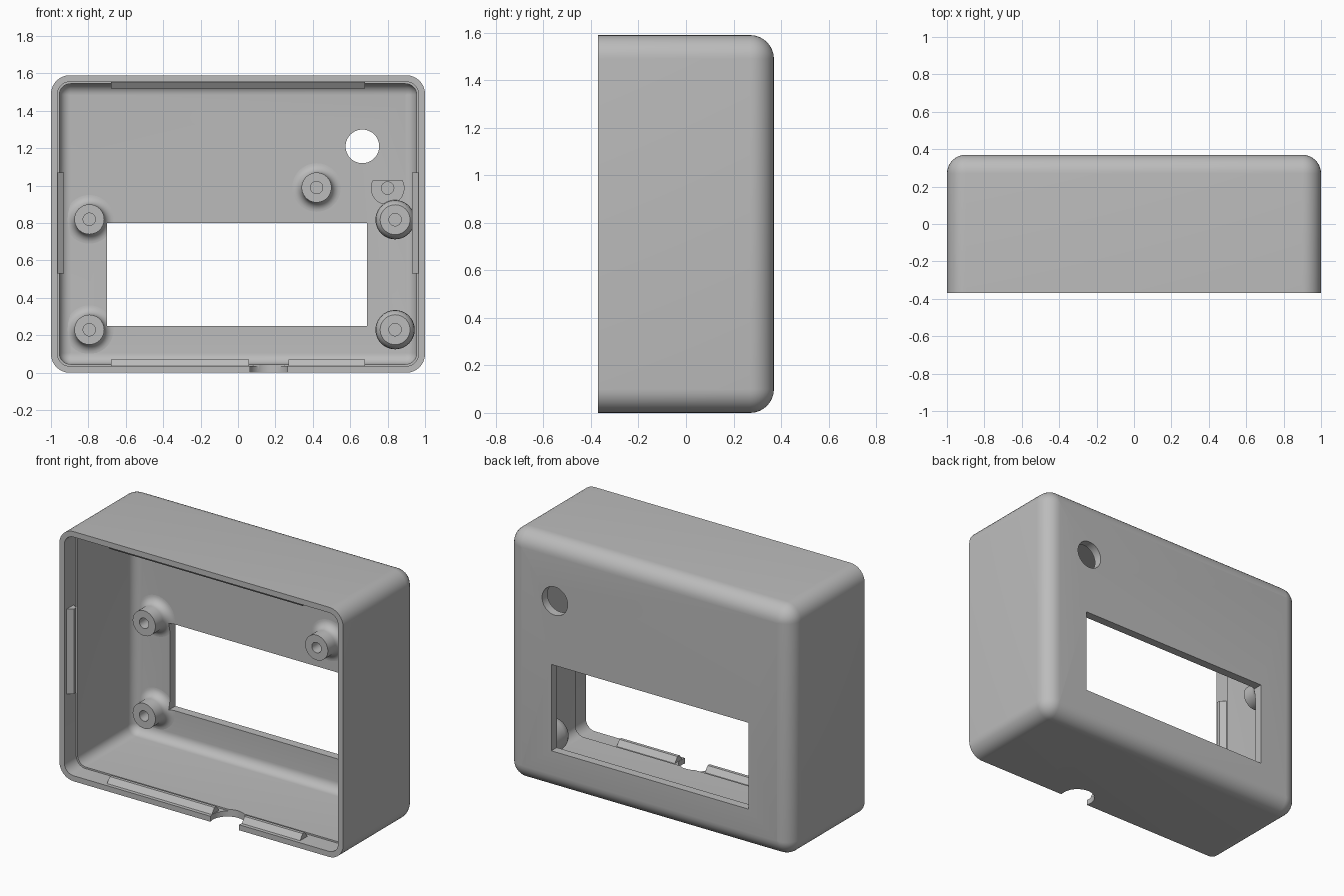
import bpy, bmesh
from math import sin, cos, pi, radians
from mathutils import Vector

cube = bpy.data.objects.get("Cube")
if cube:
    bpy.data.objects.remove(cube, do_unlink=True)

grey = bpy.data.materials.new("matte_grey")
grey.use_nodes = True
grey.diffuse_color = (0.5, 0.5, 0.5, 1)
grey.node_tree.nodes["Principled BSDF"].inputs["Base Color"].default_value = (0.5, 0.5, 0.5, 1)

H = 1.59            # case height
FRONT, BACK = -0.37, 0.37
FLOOR = 0.315       # inner face of the back wall


def finish(bm, name):
    bmesh.ops.remove_doubles(bm, verts=bm.verts, dist=1e-5)
    bmesh.ops.recalc_face_normals(bm, faces=bm.faces)
    mesh = bpy.data.meshes.new(name)
    bm.to_mesh(mesh)
    bm.free()
    mesh.materials.append(grey)
    obj = bpy.data.objects.new(name, mesh)
    bpy.context.collection.objects.link(obj)
    return obj


def smooth(obj):
    for p in obj.data.polygons:
        p.use_smooth = True
    obj.data.set_sharp_from_angle(angle=radians(32))


def box(name, x0, x1, y0, y1, z0, z1):
    bm = bmesh.new()
    bmesh.ops.create_cube(bm, size=1)
    for v in bm.verts:
        v.co = Vector((x0 if v.co.x < 0 else x1, y0 if v.co.y < 0 else y1,
                       z0 if v.co.z < 0 else z1))
    return finish(bm, name)


def lathe(name, profile, x, z, y=0, axis=(0, 1, 0), steps=40):
    """Revolve (radius, depth) points about an axis along y or z."""
    bm = bmesh.new()
    along = Vector(axis)
    verts = [bm.verts.new(Vector((r, 0, 0)) + along * d) for r, d in profile]
    edges = [bm.edges.new(p) for p in zip(verts, verts[1:])]
    bmesh.ops.spin(bm, geom=verts + edges, cent=(0, 0, 0), axis=axis,
                   angle=2 * pi, steps=steps)
    bmesh.ops.translate(bm, verts=bm.verts, vec=(x, y, z))
    return finish(bm, name)


def rod(name, r, d0, d1, x, z, **kw):
    return lathe(name, [(0, d0), (r, d0), (r, d1), (0, d1)], x, z, **kw)


def cut(obj, cutter):
    mod = obj.modifiers.new("cut", 'BOOLEAN')
    mod.operation = 'DIFFERENCE'
    mod.solver = 'EXACT'
    mod.object = cutter
    bpy.context.view_layer.objects.active = obj
    bpy.ops.object.modifier_apply(modifier=mod.name)


def ring(bm, inset, y, radius, n=8):
    """Rounded rectangle loop, inset from the outer case."""
    r = max(radius, 0.002)
    w, top, low = 1 - inset - r, H - inset - r, inset + r
    centres = [(w, top), (-w, top), (-w, low), (w, low)]
    return [bm.verts.new((cx + r * cos((q + i / n) * pi / 2), y,
                          cz + r * sin((q + i / n) * pi / 2)))
            for q, (cx, cz) in enumerate(centres) for i in range(n + 1)]


# Case: outer wall and back fillet, then inner wall with stepped rim
bm = bmesh.new()
R, r = 0.1, 0.06
arc = [i / 8 * pi / 2 for i in range(9)]
inner = [ring(bm, 0.045 + r * (1 - cos(t)), FLOOR - r + r * sin(t), r * cos(t)) for t in arc]
inner += [ring(bm, 0.045, -0.25, r), ring(bm, 0.035, -0.25, 0.065), ring(bm, 0.035, FRONT, 0.065)]
outer = [ring(bm, R * (1 - cos(t)), BACK - R + R * sin(t), R * cos(t)) for t in arc]
loops = inner[8::-1] + inner[9:] + [ring(bm, 0, FRONT, R)] + outer
for a, b in zip(loops, loops[1:]):
    for i in range(len(a)):
        j = (i + 1) % len(a)
        bm.faces.new((a[i], a[j], b[j], b[i]))
bm.faces.new(loops[0])
bm.faces.new(loops[-1])
case = finish(bm, "case_shell")

# Openings: display window, round hole, cable notch
window = box("window_cutter", -0.70, 0.69, 0.0, 0.5, 0.25, 0.80)
round_hole = rod("hole_cutter", 0.09, 0.2, 0.5, 0.665, 1.21)
notch = rod("notch_cutter", 0.105, -0.1, 0.15, 0.165, 0, y=-0.34, axis=(0, 0, 1))
for c in (window, round_hole, notch):
    cut(case, c)
smooth(case)


# Screw posts
def post(name, x, z, body):
    tip = body[0][1]
    hole = [(0, 0.3), (0.033, 0.3), (0.033, tip)]
    return lathe(name, hole + body + [(body[-1][0], 0.34), (0, 0.34)], x, z)


flare = [(0.08, 0.19)] + [(0.13 - 0.05 * cos(t), FLOOR - 0.05 + 0.05 * sin(t)) for t in arc]
fat = [(0.08, 0.10), (0.092, 0.112), (0.102, 0.135), (0.105, 0.16), (0.105, FLOOR)]
posts = [post("upper_right_post", -0.795, 0.82, flare),
         post("lower_right_post", -0.795, 0.23, flare),
         post("middle_post", 0.42, 0.99, flare),
         post("upper_left_post", 0.84, 0.818, fat),
         post("lower_left_post", 0.84, 0.23, fat)]
for p in posts[:2]:
    cut(p, window)

# Short post with a flat upper side
flat_post = post("flat_sided_post", 0.80, 0.987, [(0.09, 0.16), (0.09, FLOOR)])
trim = box("trim_cutter", 0.6, 1.0, 0, 0.5, 1.03, 1.3)
cut(flat_post, trim)
for p in posts + [flat_post]:
    smooth(p)

for c in (window, round_hole, notch, trim):
    bpy.data.objects.remove(c, do_unlink=True)


# Snap ridges just inside the rim
def ridge(name, start, end, inward):
    bm = bmesh.new()
    n = Vector((inward[0], 0, inward[1]))
    section = [(-0.005, -0.35), (0.035, -0.32), (0.035, -0.30), (-0.005, -0.27)]
    ends = [[bm.verts.new(Vector((p[0], y, p[1])) + n * h) for h, y in section]
            for p in (start, end)]
    for i in range(4):
        j = (i + 1) % 4
        bm.faces.new((ends[0][i], ends[0][j], ends[1][j], ends[1][i]))
    for e in ends:
        bm.faces.new(e)
    return finish(bm, name)


w = 0.035
ridge("top_ridge", (-0.68, H - w), (0.68, H - w), (0, -1))
ridge("bottom_ridge_long", (-0.68, w), (0.058, w), (0, 1))
ridge("bottom_ridge_short", (0.27, w), (0.68, w), (0, 1))
for side, label in ((1, "left"), (-1, "right")):
    x = side * (1 - w)
    ridge(label + "_ridge", (x, 0.53), (x, 1.07), (-side, 0))
